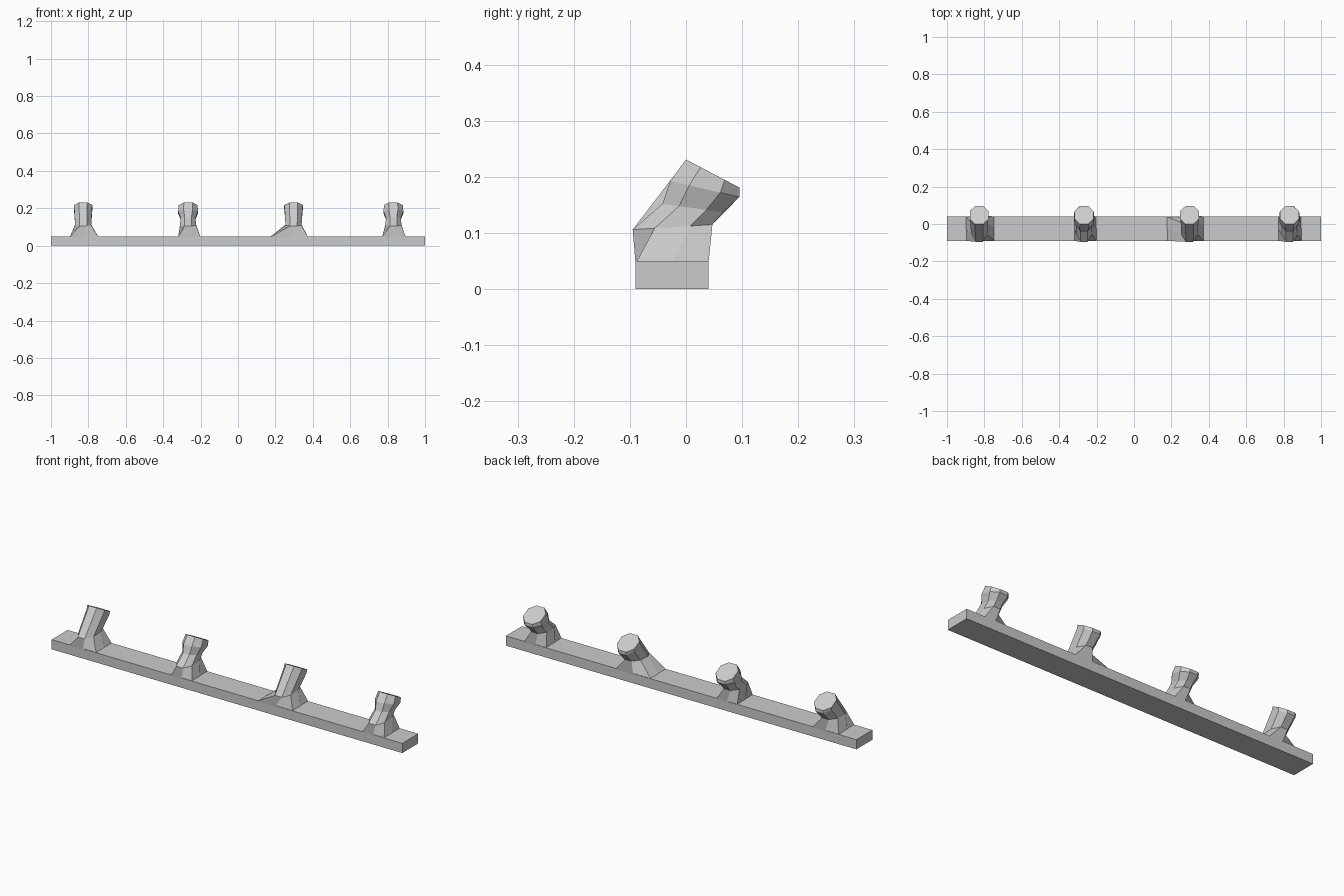
import bpy, bmesh
from mathutils import Vector

if "Cube" in bpy.data.objects:
    bpy.data.objects.remove(bpy.data.objects["Cube"])


def make_object(name, bm):
    bmesh.ops.recalc_face_normals(bm, faces=bm.faces)
    mesh = bpy.data.meshes.new(name)
    bm.to_mesh(mesh)
    bm.free()
    obj = bpy.data.objects.new(name, mesh)
    bpy.context.collection.objects.link(obj)
    return obj


def ring(bm, x0, x1, front, back, corner):
    """Eight-point section; front and back are (y, z), corner 1 is square."""
    a, b = Vector((0, *front)), Vector((0, *back))
    centre = (a + b) / 2 + Vector(((x0 + x1) / 2, 0, 0))
    u, v = Vector(((x1 - x0) / 2, 0, 0)), (b - a) / 2
    c = corner
    side = min(c, 1 if c == 1 else 0.45)
    if c == 1:
        pts = [(1, 0), (1, 1), (0, 1), (-1, 1), (-1, 0), (-1, -1), (0, -1), (1, -1)]
    else:
        pts = [(1, -side), (1, side), (side, 1), (-side, 1),
               (-1, side), (-1, -side), (-side, -1), (side, -1)]
        pts = pts[1:] + pts[:1]
    return [bm.verts.new(centre + u * p + v * q) for p, q in pts]


def peg(name, x, base, lipped):
    bm = bmesh.new()
    w = 0.043
    rings = [ring(bm, base[0], base[1], (-0.09, 0.045), (0.04, 0.045), 1),
             ring(bm, x - w, x + w, (-0.095, 0.106), (0.047, 0.115), 0.5)]
    if lipped:
        # narrow neck below an overhanging lip
        rings.append(ring(bm, x - 0.04, x + 0.04, (-0.042, 0.152), (0.066, 0.137), 0.5))
        rings.append(ring(bm, x - 0.053, x + 0.053, (-0.028, 0.193), (0.095, 0.164), 0.5))
    else:
        rings.append(ring(bm, x - 0.048, x + 0.048, (-0.01, 0.217), (0.095, 0.164), 0.5))
    rings.append(ring(bm, x - 0.05, x + 0.05, (0, 0.231), (0.095, 0.181), 0.5))
    for lo, hi in zip(rings, rings[1:]):
        for i in range(8):
            j = (i + 1) % 8
            bm.faces.new((lo[i], lo[j], hi[j], hi[i]))
    bm.faces.new(rings[0][::-1])
    bm.faces.new(rings[-1])
    make_object(name, bm)


# Long mounting rail
bm = bmesh.new()
bmesh.ops.create_cube(bm, size=1)
for v in bm.verts:
    v.co = (v.co.x * 2, v.co.y * 0.13 - 0.025, v.co.z * 0.05 + 0.025)
make_object("rail", bm)

# Four tilted pegs with flared feet
for n, (x, base, lipped) in enumerate([
        (-0.828, (-0.90, -0.745), False),
        (-0.267, (-0.32, -0.20), True),
        (0.297, (0.17, 0.375), False),
        (0.831, (0.77, 0.897), True)]):
    peg(f"peg_{n + 1}", x, base, lipped)
